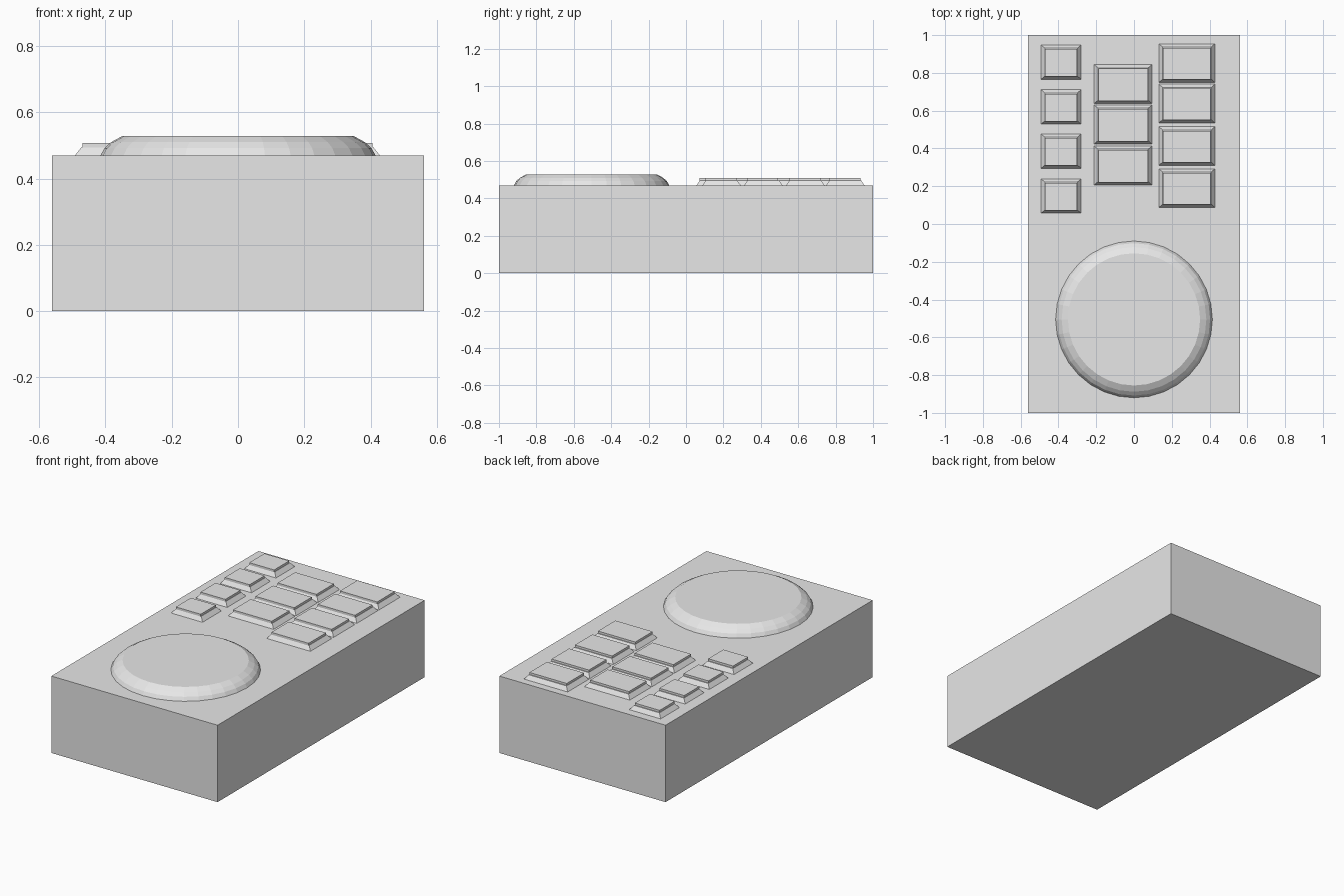
import bpy, bmesh, math

cube = bpy.data.objects.get("Cube")
if cube:
    bpy.data.objects.remove(cube, do_unlink=True)

# Single plain grey
grey = bpy.data.materials.new("plain_grey")
grey.use_nodes = True
grey.diffuse_color = (0.8, 0.8, 0.8, 1)
grey.node_tree.nodes["Principled BSDF"].inputs["Base Color"].default_value = (0.8, 0.8, 0.8, 1)

TOP = 0.47  # height of the body's upper face


def loft(name, rings):
    """Join stacked rings of points with quads and cap both ends."""
    bm = bmesh.new()
    loops = [[bm.verts.new(p) for p in ring] for ring in rings]
    n = len(loops[0])
    for low, high in zip(loops, loops[1:]):
        for i in range(n):
            j = (i + 1) % n
            bm.faces.new((low[i], low[j], high[j], high[i]))
    bm.faces.new(loops[0][::-1])
    bm.faces.new(loops[-1])
    mesh = bpy.data.meshes.new(name)
    bm.to_mesh(mesh)
    bm.free()
    mesh.materials.append(grey)
    obj = bpy.data.objects.new(name, mesh)
    bpy.context.collection.objects.link(obj)
    return obj


def rect(x, y, hx, hy, z):
    return [(x + sx * hx, y + sy * hy, z)
            for sx, sy in ((-1, -1), (1, -1), (1, 1), (-1, 1))]


def circle(x, y, r, z, n=32):
    return [(x + r * math.cos(2 * math.pi * i / n),
             y + r * math.sin(2 * math.pi * i / n), z) for i in range(n)]


# Body block
loft("body", [rect(0, 0, 0.562, 1.0, 0), rect(0, 0, 0.562, 1.0, TOP)])

# Large round pad with a rounded, faceted rim
profile = [(0.415, TOP), (0.403, 0.492), (0.383, 0.51), (0.35, 0.528)]
loft("round_pad", [circle(0, -0.505, r, z) for r, z in profile])


# Buttons: sloping skirt with a thin straight-sided cap
def button(name, x, y, hx, hy):
    loft(name + "_skirt", [rect(x, y, hx, hy, TOP),
                           rect(x, y, hx - 0.02, hy - 0.017, 0.495)])
    loft(name + "_cap", [rect(x, y - 0.004, hx - 0.022, hy - 0.018, 0.494),
                         rect(x, y - 0.004, hx - 0.022, hy - 0.018, 0.508)])


# column name, centre x, half width, half depth, centre y of each button
columns = [
    ("small_button", -0.386, 0.106, 0.091, (0.857, 0.620, 0.386, 0.148)),
    ("middle_button", -0.058, 0.153, 0.103, (0.741, 0.527, 0.310)),
    ("right_button", 0.280, 0.148, 0.102, (0.852, 0.638, 0.413, 0.190)),
]
for name, x, hx, hy, rows in columns:
    for i, y in enumerate(rows, 1):
        button(f"{name}_{i}", x, y, hx, hy)
